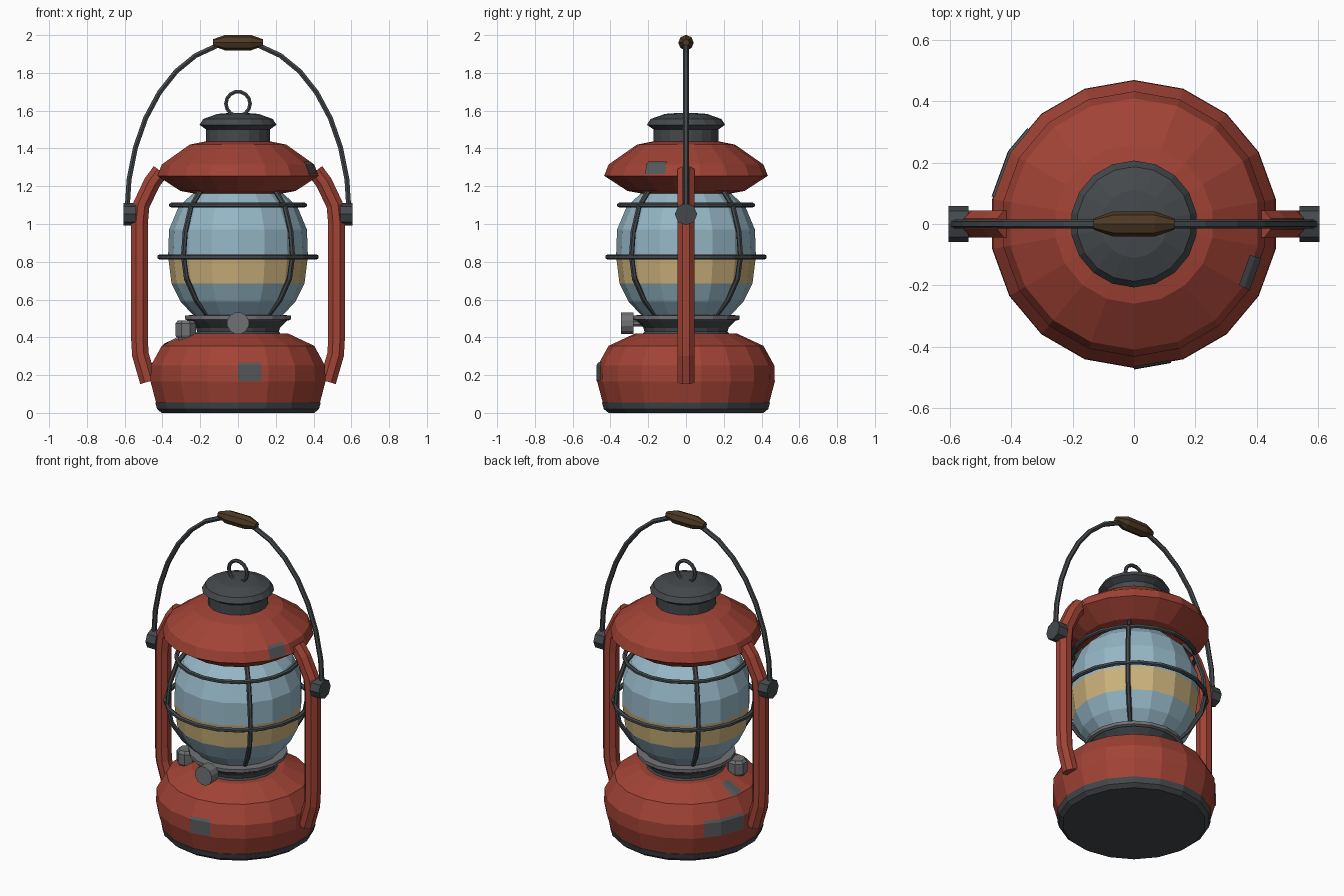
import bpy, bmesh, math
from mathutils import Vector

if "Cube" in bpy.data.objects:
    bpy.data.objects.remove(bpy.data.objects["Cube"])

SEG = 18
START = -90  # first lathe vertex faces the front


def material(name, rgb):
    m = bpy.data.materials.new(name)
    m.diffuse_color = (*rgb, 1)
    m.use_nodes = True
    m.node_tree.nodes["Principled BSDF"].inputs["Base Color"].default_value = m.diffuse_color
    return m


RED = material("red paint", (0.36, 0.056, 0.036))
DARK = material("dark iron", (0.058, 0.066, 0.072))
STEEL = material("grey steel", (0.16, 0.165, 0.175))
WORN = material("worn metal", (0.09, 0.098, 0.102))
GLASS = material("blue glass", (0.30, 0.47, 0.56))
AMBER = material("amber glow", (0.60, 0.44, 0.20))
WOOD = material("brown wood", (0.075, 0.042, 0.018))


def finish(name, bm, *mats):
    bmesh.ops.recalc_face_normals(bm, faces=bm.faces[:])
    me = bpy.data.meshes.new(name)
    bm.to_mesh(me)
    bm.free()
    for m in mats:
        me.materials.append(m)
    ob = bpy.data.objects.new(name, me)
    bpy.context.collection.objects.link(ob)
    return ob


def skin(bm, rings, closed=False):
    """Join rings of vertices with quads; cap the ends if open."""
    n = len(rings[0])
    pairs = list(zip(rings, rings[1:]))
    if closed:
        pairs.append((rings[-1], rings[0]))
    for a, b in pairs:
        for i in range(n):
            j = (i + 1) % n
            bm.faces.new((a[i], a[j], b[j], b[i]))
    if not closed:
        bm.faces.new(rings[0])
        bm.faces.new(rings[-1])


def lathe(name, profile, mats, seg=SEG, rule=None):
    bm = bmesh.new()
    rings = []
    for r, z in profile:
        angles = [math.radians(START + 360 * i / seg) for i in range(seg)]
        rings.append([bm.verts.new((r * math.cos(a), r * math.sin(a), z)) for a in angles])
    skin(bm, rings)
    if rule:
        for f in bm.faces:
            f.material_index = rule(f.calc_center_median().z)
    return finish(name, bm, *mats)


def tube(name, path, radius, mat, normal, sides=6, closed=False, phase=0.5):
    """Sweep a polygon along a path lying in the plane with this normal."""
    bm = bmesh.new()
    pts = [Vector(p) for p in path]
    nrm = Vector(normal).normalized()
    n = len(pts)
    rings = []
    for i, p in enumerate(pts):
        prev = pts[i - 1] if closed or i else p
        nxt = pts[(i + 1) % n] if closed or i < n - 1 else p
        side = (nxt - prev).normalized().cross(nrm)
        r = radius[i] if isinstance(radius, (list, tuple)) else radius
        ring = []
        for k in range(sides):
            a = 2 * math.pi * (k + phase) / sides
            ring.append(bm.verts.new(p + r * (math.cos(a) * side + math.sin(a) * nrm)))
        rings.append(ring)
    skin(bm, rings, closed)
    return finish(name, bm, mat)


def circle(radius, z, count):
    return [(radius * math.cos(2 * math.pi * i / count),
             radius * math.sin(2 * math.pi * i / count), z) for i in range(count)]


def patch(name, profile, a0, a1, z0, z1):
    """Thin worn plate lying on a lathed surface between two angles."""
    def radius(z):
        for (r_a, z_a), (r_b, z_b) in zip(profile, profile[1:]):
            if z_a <= z <= z_b:
                return r_a + (r_b - r_a) * (z - z_a) / (z_b - z_a)
    step = 360 / SEG
    half = math.radians(step / 2)
    angles = [a0] + [START + step * k for k in range(40) if a0 < START + step * k < a1] + [a1]
    heights = [z0] + [z for _, z in profile if z0 < z < z1] + [z1]
    bm = bmesh.new()
    rows = []
    for z in heights:
        row = []
        for a in angles:
            inside = math.radians((a - START) % step) - half
            r = radius(z) * math.cos(half) / math.cos(inside) + 0.005
            t = math.radians(a)
            row.append(bm.verts.new((r * math.cos(t), r * math.sin(t), z + 0.003)))
        rows.append(row)
    for lo, hi in zip(rows, rows[1:]):
        for i in range(len(angles) - 1):
            bm.faces.new((lo[i], lo[i + 1], hi[i + 1], hi[i]))
    return finish(name, bm, WORN)


# Fuel tank base with its dark foot
lathe("base_foot", [(0.41, 0), (0.435, 0.02), (0.445, 0.055)], [DARK])
tank = [(0.44, 0.052), (0.47, 0.165), (0.468, 0.25), (0.41, 0.355), (0.27, 0.42)]
lathe("fuel_tank", tank, [RED])
patch("front_worn_plate", tank, -90, -75, 0.165, 0.265)
patch("side_worn_plate", tank, 138, 169, 0.165, 0.265)
patch("shoulder_worn_plate", tank, 166, 178, 0.358, 0.405)

# Burner collar and globe seat
lathe("burner_collar", [(0.245, 0.40), (0.22, 0.43), (0.225, 0.45), (0.27, 0.495)], [DARK])
lathe("globe_seat", [(0.272, 0.49), (0.284, 0.495), (0.284, 0.515), (0.25, 0.518)], [STEEL])

# Glass globe with a glowing band
lathe("glass_globe", [(0.23, 0.51), (0.305, 0.59), (0.352, 0.685), (0.37, 0.83), (0.365, 0.97),
                      (0.315, 1.09), (0.22, 1.18)], [GLASS, AMBER], seg=16,
      rule=lambda z: 1 if 0.69 < z < 0.82 else 0)

# Wire cage around the globe
tube("cage_ring_middle", circle(0.415, 0.825, 20), 0.014, DARK, (0, 0, 1), closed=True)
tube("cage_ring_top", circle(0.353, 1.1, 20), 0.013, DARK, (0, 0, 1), closed=True)
wire = [(0.23, 0.52), (0.315, 0.60), (0.385, 0.71), (0.408, 0.83), (0.395, 0.96),
        (0.352, 1.09), (0.26, 1.2)]
for k in range(4):
    a = math.radians(45 + 90 * k)
    c, s = math.cos(a), math.sin(a)
    tube("cage_wire", [(r * c, r * s, z) for r, z in wire], 0.014, DARK, (-s, c, 0))

# Roof hood
hood = [(0.2, 1.155), (0.31, 1.175), (0.433, 1.255), (0.41, 1.315), (0.26, 1.42), (0.16, 1.44)]
lathe("roof_hood", hood, [RED])
patch("hood_worn_plate", hood, -30, -15, 1.262, 1.328)

# Chimney, cap and hanging ring
lathe("chimney", [(0.172, 1.42), (0.172, 1.515)], [DARK])
lathe("chimney_cap", [(0.17, 1.50), (0.207, 1.525), (0.187, 1.556), (0.11, 1.583), (0.04, 1.588)], [DARK])
tube("hanging_ring", [(x, 0, y + 1.637) for x, y, _ in circle(0.064, 0, 14)], 0.011, DARK,
     (0, 1, 0), closed=True)

# Side struts and handle pivots
strut = [(0.41, 1.28), (0.455, 1.22), (0.512, 1.1), (0.522, 1.0), (0.522, 0.4), (0.517, 0.31), (0.475, 0.165)]
for side, name in ((-1, "left"), (1, "right")):
    tube(name + "_strut", [(side * x, 0, z) for x, z in strut], 0.048, RED, (0, 1, 0), sides=8)
    tube(name + "_pivot", [(side * 0.54, 0, 1.052), (side * 0.605, 0, 1.052)], 0.059, DARK,
         (0, 1, 0), sides=8, phase=0)

# Bail handle and wooden grip
bail = []
for i in range(17):
    t = math.pi * i / 16
    bail.append((0.588 * math.cos(t), 0, 1.06 + 0.9 * math.sin(t)))
tube("bail_handle", bail, 0.015, DARK, (0, 1, 0))
tube("handle_grip", [(x, 0, 1.96) for x in (-0.133, -0.068, 0.068, 0.133)],
     [0.018, 0.041, 0.041, 0.018], WOOD, (0, 1, 0), sides=8, phase=0)

# Wick knob on its stem
tube("wick_knob", [(0, -0.345, 0.475), (0, -0.278, 0.475)], 0.059, STEEL, (1, 0, 0), sides=12)
tube("wick_stem", [(0, -0.28, 0.475), (0, -0.19, 0.475)], 0.02, STEEL, (1, 0, 0), sides=8)

# Filler cap on its neck
fx, fy = -0.277, -0.115
tube("filler_neck", [(fx, fy, 0.35), (fx, fy, 0.41)], 0.042, STEEL, (0, 1, 0), sides=8)
tube("filler_cap", [(fx, fy, z) for z in (0.397, 0.41, 0.472, 0.488)],
     [0.052, 0.059, 0.059, 0.046], STEEL, (0, 1, 0), sides=8)
